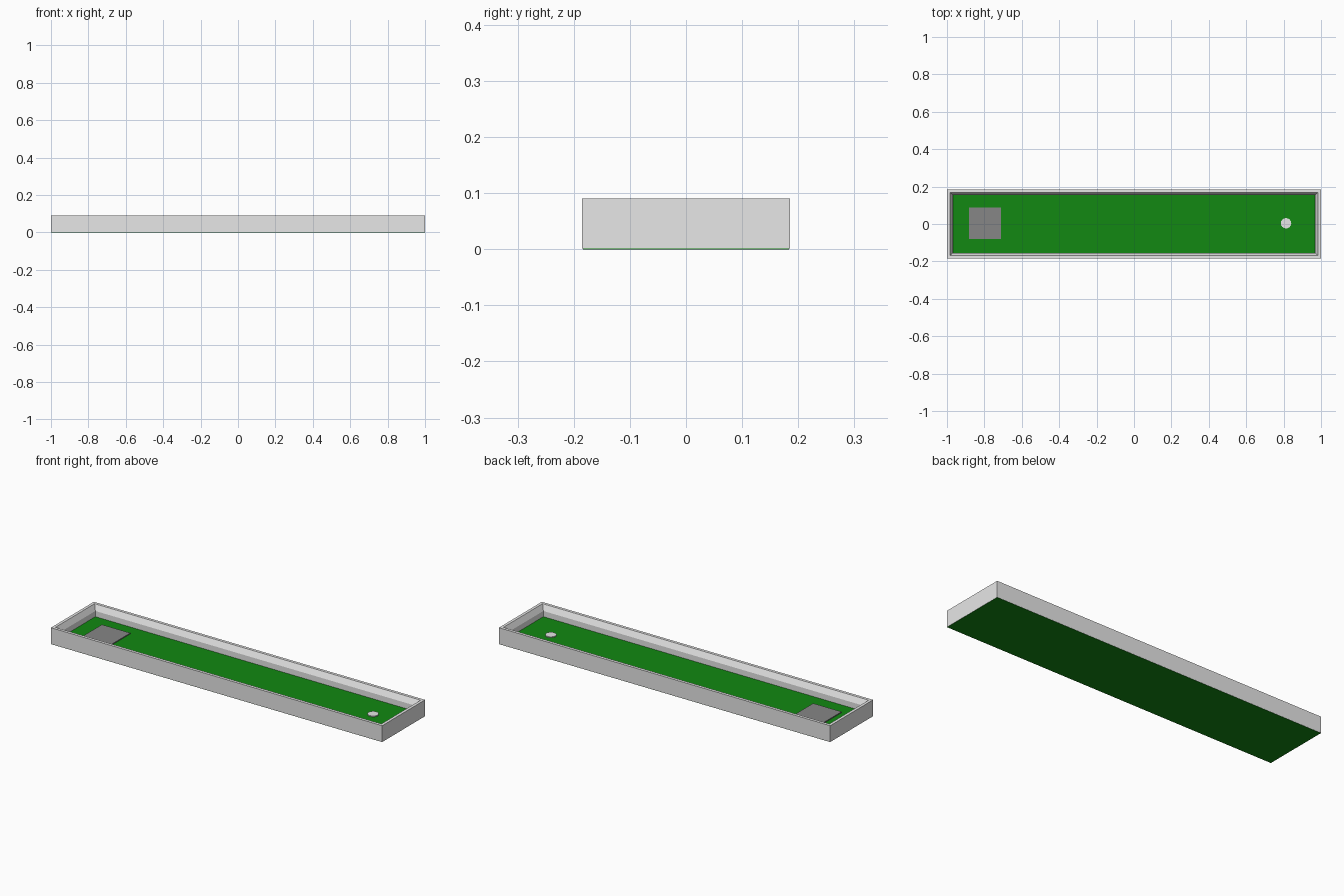
import bpy, bmesh

if "Cube" in bpy.data.objects:
    bpy.data.objects.remove(bpy.data.objects["Cube"])

def material(name, rgb):
    m = bpy.data.materials.new(name)
    m.diffuse_color = (*rgb, 1)
    m.use_nodes = True
    m.node_tree.nodes["Principled BSDF"].inputs["Base Color"].default_value = m.diffuse_color
    return m

GREY = material("light grey", (0.8, 0.8, 0.8))
GREEN = material("turf green", (0.006, 0.25, 0.006))
DARK = material("mid grey", (0.24, 0.24, 0.24))

def finish(name, bm, mat):
    bmesh.ops.recalc_face_normals(bm, faces=bm.faces)
    me = bpy.data.meshes.new(name)
    bm.to_mesh(me)
    bm.free()
    me.materials.append(mat)
    ob = bpy.data.objects.new(name, me)
    bpy.context.collection.objects.link(ob)
    return ob

def box(name, lo, hi, mat):
    bm = bmesh.new()
    bmesh.ops.create_cube(bm, size=1)
    for v in bm.verts:
        v.co = [(a + b) / 2 + c * (b - a) for a, b, c in zip(lo, hi, v.co)]
    return finish(name, bm, mat)

HX, HY, H = 1.0, 0.185, 0.09
FLOOR = 0.029

# Border wall: (inset, height) profile swept round the rectangle
profile = [(0, 0.001), (0, H), (0.016, H), (0.031, 0.06), (0.031, 0.001)]
bm = bmesh.new()
rings = [[bm.verts.new((sx * (HX - d), sy * (HY - d), z))
          for sx, sy in ((-1, -1), (1, -1), (1, 1), (-1, 1))] for d, z in profile]
for a, b in zip(rings, rings[1:] + rings[:1]):
    for i in range(4):
        j = (i + 1) % 4
        bm.faces.new((a[i], a[j], b[j], b[i]))
finish("border_wall", bm, GREY)

# Green playing surface, also visible from below
box("turf_floor", (-HX + 0.001, -HY + 0.001, 0), (HX - 0.001, HY - 0.001, FLOOR), GREEN)

# Start mat
box("start_mat", (-0.883, -0.08, FLOOR - 0.002), (-0.712, 0.088, FLOOR + 0.005), DARK)

# Target cup disc
bm = bmesh.new()
bmesh.ops.create_cone(bm, cap_ends=True, segments=16, radius1=0.028, radius2=0.028, depth=0.007)
bmesh.ops.translate(bm, verts=bm.verts, vec=(0.813, 0.004, FLOOR + 0.0015))
finish("cup_disc", bm, GREY)
